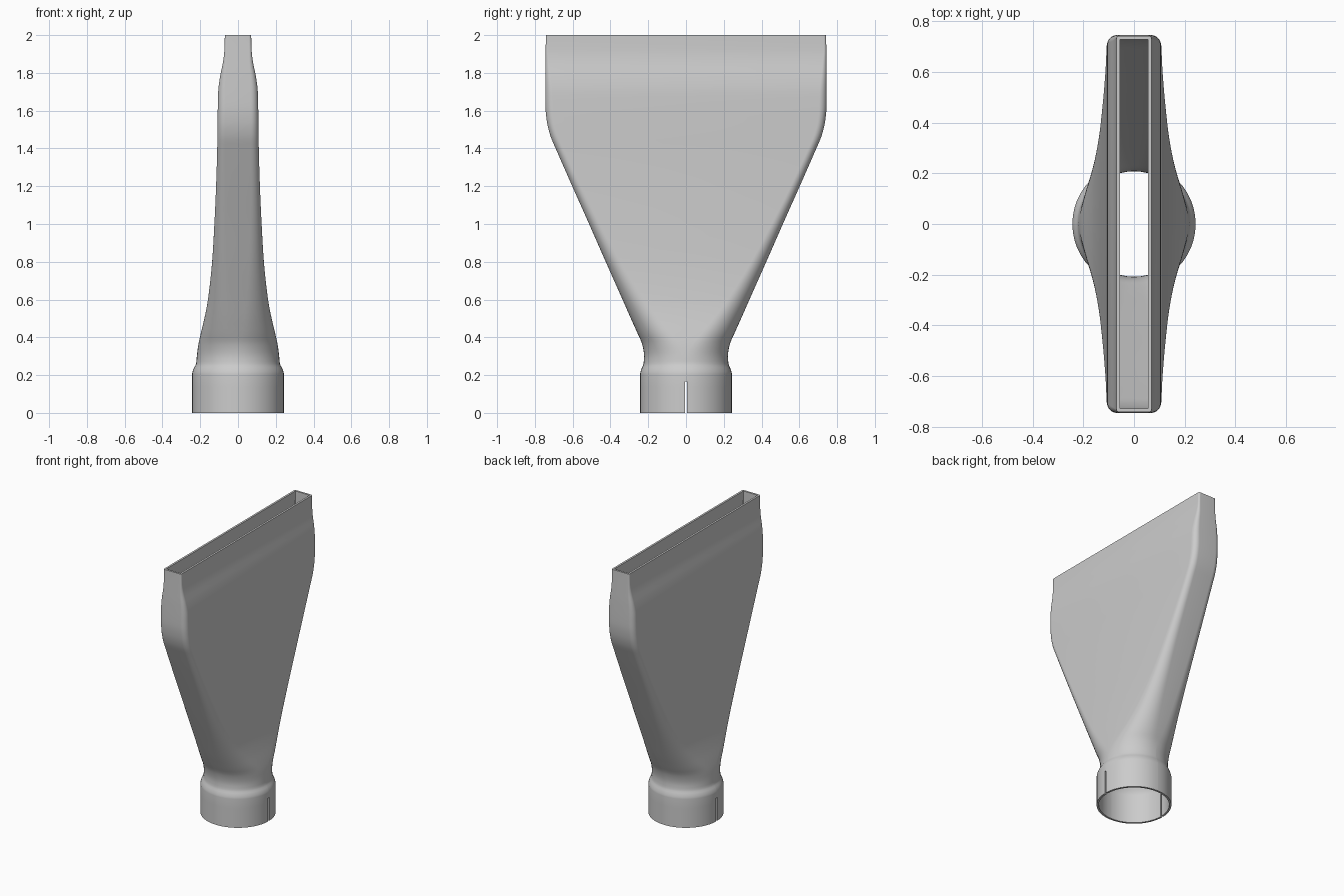
import bpy, bmesh
from math import sin, cos, pi, radians

cube = bpy.data.objects.get("Cube")
if cube:
    bpy.data.objects.remove(cube)

grey = bpy.data.materials.new("grey plastic")
grey.use_nodes = True
colour = (0.6, 0.6, 0.6, 1)
grey.diffuse_color = colour
grey.node_tree.nodes["Principled BSDF"].inputs["Base Color"].default_value = colour

WALL = 0.014
ARC = 12

# Stations up the nozzle: height, half depth x, half width y, corner radius
STATIONS = [
    (0, .243, .243, .242), (.205, .243, .243, .242), (.23, .237, .237, .236),
    (.26, .222, .225, .221), (.3, .218, .222, .217), (.36, .21, .231, .2),
    (.42, .197, .256, .175), (.5, .178, .292, .145), (.6, .159, .336, .115),
    (.8, .137, .425, .08), (1, .125, .513, .06), (1.2, .116, .602, .048),
    (1.4, .11, .69, .042), (1.47, .109, .719, .041), (1.54, .108, .736, .04),
    (1.62, .107, .744, .04), (1.7, .105, .745, .038), (1.78, .095, .745, .03),
    (1.86, .079, .744, .02), (1.92, .072, .743, .013), (2, .07, .742, .012),
]


def slope(i, k):
    """Monotone tangent of column k at station i."""
    if i in (0, len(STATIONS) - 1):
        return 0
    p, q, r = STATIONS[i - 1:i + 2]
    s = (q[k] - p[k]) / (q[0] - p[0])
    t = (r[k] - q[k]) / (r[0] - q[0])
    return 2 * s * t / (s + t) if s * t > 0 else 0


def refined(steps=3):
    """Smooth the stations with Hermite interpolation."""
    rows = []
    for i in range(len(STATIONS) - 1):
        p, q = STATIONS[i], STATIONS[i + 1]
        h = q[0] - p[0]
        for j in range(steps):
            u = j / steps
            w = u * u * (3 - 2 * u)
            row = [p[0] + u * h]
            for k in (1, 2, 3):
                row.append(p[k] + w * (q[k] - p[k])
                           + h * u * (1 - u) * ((1 - u) * slope(i, k) - u * slope(i + 1, k)))
            rows.append(row)
    rows.append(list(STATIONS[-1]))
    return rows


def ring(bm, z, a, b, r, inset):
    """Rounded rectangle loop of vertices."""
    a, b = a - inset, b - inset
    r = min(max(r - inset, 0.004), a - 0.001, b - 0.001)
    verts = []
    for c, (sx, sy) in enumerate([(1, 1), (-1, 1), (-1, -1), (1, -1)]):
        for i in range(ARC + 1):
            t = (c + i / ARC) * pi / 2
            verts.append(bm.verts.new((sx * (a - r) + r * cos(t),
                                       sy * (b - r) + r * sin(t), z)))
    return verts


# Hollow nozzle: outer skin going up, inner skin coming back down
bm = bmesh.new()
rows = refined()
loops = [ring(bm, *row, 0) for row in rows]
loops += [ring(bm, *row, WALL) for row in reversed(rows)]
for i, low in enumerate(loops):
    high = loops[(i + 1) % len(loops)]
    for j in range(len(low)):
        k = (j + 1) % len(low)
        bm.faces.new((low[j], low[k], high[k], high[j]))
bmesh.ops.recalc_face_normals(bm, faces=bm.faces)
mesh = bpy.data.meshes.new("nozzle")
bm.to_mesh(mesh)
bm.free()
nozzle = bpy.data.objects.new("nozzle", mesh)
mesh.materials.append(grey)
bpy.context.collection.objects.link(nozzle)

# Two clamping slots through the collar, cut by one thin bar
bpy.ops.mesh.primitive_cube_add(size=1, location=(0, 0, 0.065))
cutter = bpy.context.object
cutter.name = "slot_cutter"
cutter.scale = (0.7, 0.013, 0.2)
cutter.hide_render = True
cutter.data.materials.append(grey)

bpy.ops.object.select_all(action='DESELECT')
nozzle.select_set(True)
bpy.context.view_layer.objects.active = nozzle
cut = nozzle.modifiers.new("slots", 'BOOLEAN')
cut.operation = 'DIFFERENCE'
cut.solver = 'EXACT'
cut.object = cutter
bpy.ops.object.modifier_apply(modifier=cut.name)
bpy.data.objects.remove(cutter)
bpy.ops.object.shade_smooth_by_angle(angle=radians(35))
